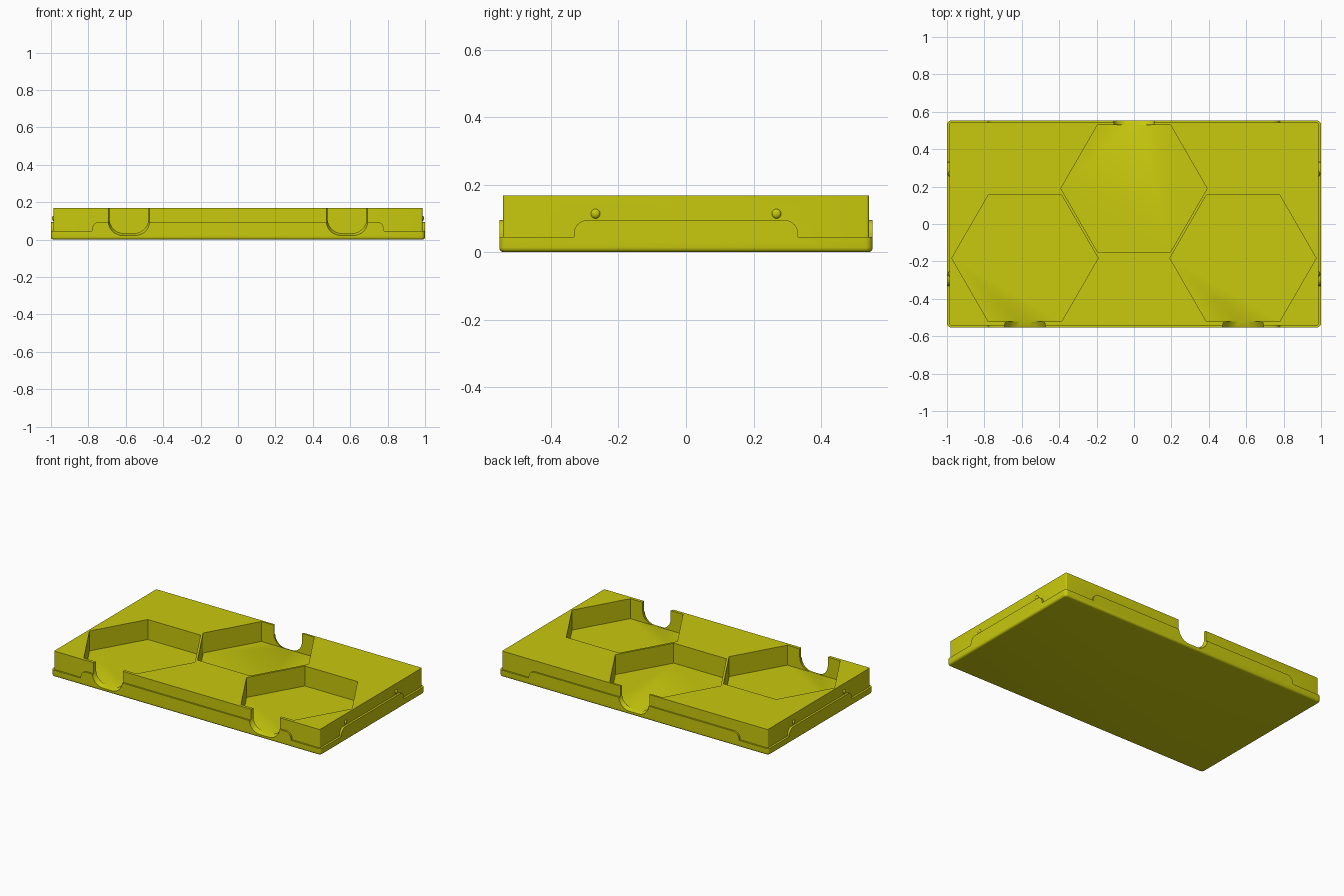
import bpy, bmesh, math

if "Cube" in bpy.data.objects:
    bpy.data.objects.remove(bpy.data.objects["Cube"])

mat = bpy.data.materials.new("olive_yellow")
mat.diffuse_color = (0.58, 0.58, 0.004, 1)
mat.use_nodes = True
mat.node_tree.nodes["Principled BSDF"].inputs["Base Color"].default_value = mat.diffuse_color


def finish(name, bm):
    bmesh.ops.recalc_face_normals(bm, faces=bm.faces)
    me = bpy.data.meshes.new(name)
    bm.to_mesh(me)
    bm.free()
    me.materials.append(mat)
    ob = bpy.data.objects.new(name, me)
    bpy.context.collection.objects.link(ob)
    return ob


def loft(name, a, b):
    """Closed solid between two matching loops of 3D points."""
    bm = bmesh.new()
    va, vb = [bm.verts.new(p) for p in a], [bm.verts.new(p) for p in b]
    n = len(a)
    bm.faces.new(va)
    bm.faces.new(vb)
    for i in range(n):
        j = (i + 1) % n
        bm.faces.new((va[i], va[j], vb[j], vb[i]))
    return finish(name, bm)


def slab(name, hx, hy, z0, z1, corner, bottom=0):
    """Box with rounded upright corners and an optional rounded bottom edge."""
    bm = bmesh.new()
    bmesh.ops.create_cube(bm, size=2)
    for v in bm.verts:
        v.co = (v.co.x * hx, v.co.y * hy, z1 if v.co.z > 0 else z0)
    edges = [e for e in bm.edges if abs(e.verts[0].co.z - e.verts[1].co.z) > 0.001]
    bmesh.ops.bevel(bm, geom=edges, offset=corner, segments=5, profile=0.5, affect='EDGES')
    if bottom:
        low = [e for e in bm.edges if all(v.co.z < z0 + 0.0001 for v in e.verts)]
        bmesh.ops.bevel(bm, geom=low, offset=bottom, segments=5, profile=0.5, affect='EDGES')
    return finish(name, bm)


def arc(cx, cz, r, a0, a1, n=8):
    return [(cx + r * math.cos(math.radians(a0 + (a1 - a0) * i / n)),
             cz + r * math.sin(math.radians(a0 + (a1 - a0) * i / n))) for i in range(n + 1)]


def combine(target, tool, op):
    m = target.modifiers.new("cut", 'BOOLEAN')
    m.operation, m.object, m.solver = op, tool, 'EXACT'
    bpy.context.view_layer.objects.active = target
    bpy.ops.object.modifier_apply(modifier=m.name)
    bpy.data.objects.remove(tool)


HX, HY = 1.0, 0.553
FLOOR = 0.034

# Base plate and the block standing on it
tray = slab("card_tray", HX, HY, 0, 0.045, 0.022, 0.014)
combine(tray, slab("block", 0.986, 0.542, 0.02, 0.168, 0.008), 'UNION')

# Raised lips with rounded shoulders in the middle of each side
for s in (-1, 1):
    for half, along_x in ((0.78, True), (0.332, False)):
        r = 0.04
        prof = ([(-half, 0.03), (half, 0.03)] + arc(half - r, 0.095 - r, r, 0, 90)
                + arc(-half + r, 0.095 - r, r, 90, 180))
        if along_x:
            loops = [[(u, s * d, z) for u, z in prof] for d in (0.535, HY)]
        else:
            loops = [[(s * d, u, z) for u, z in prof] for d in (0.975, HX)]
        combine(tray, loft("lip", *loops), 'UNION')

# Small snap bumps on the two short sides
for s in (-1, 1):
    for y in (-0.268, 0.268):
        bm = bmesh.new()
        bmesh.ops.create_uvsphere(bm, u_segments=16, v_segments=10, radius=0.0145)
        for v in bm.verts:
            v.co = (s * 0.984 + v.co.x * 0.7, y + v.co.y, 0.114 + v.co.z)
        combine(tray, finish("bump", bm), 'UNION')

# Hexagonal pockets, each with a flared finger notch through the nearest long wall
for cx, cy, s in ((-0.583, -0.183, -1), (0.583, -0.183, -1), (0, 0.19, 1)):
    ring = [(cx + 0.391 * math.cos(math.radians(60 * i)),
             cy + 0.391 * math.sin(math.radians(60 * i))) for i in range(6)]
    combine(tray, loft("pocket", [(x, y, FLOOR) for x, y in ring],
                       [(x, y, 0.3) for x, y in ring]), 'DIFFERENCE')
    wall = cy + s * 0.3386
    loops = []
    for y, w, bottom in ((wall - s * 0.001, 0.104, FLOOR + 0.0002), (s * 0.556, 0.112, 0.021)):
        r = 0.078
        prof = (arc(cx - w + r, bottom + r, r, 180, 270, 10)
                + arc(cx + w - r, bottom + r, r, 270, 360, 10)
                + [(cx + w, 0.3), (cx - w, 0.3)])
        loops.append([(x, y, z) for x, z in prof])
    combine(tray, loft("finger_notch", *loops), 'DIFFERENCE')

# Smooth the rounded edges, keep the rest crisp
bpy.ops.object.select_all(action='DESELECT')
tray.select_set(True)
bpy.context.view_layer.objects.active = tray
bpy.ops.object.shade_smooth_by_angle(angle=math.radians(30))
